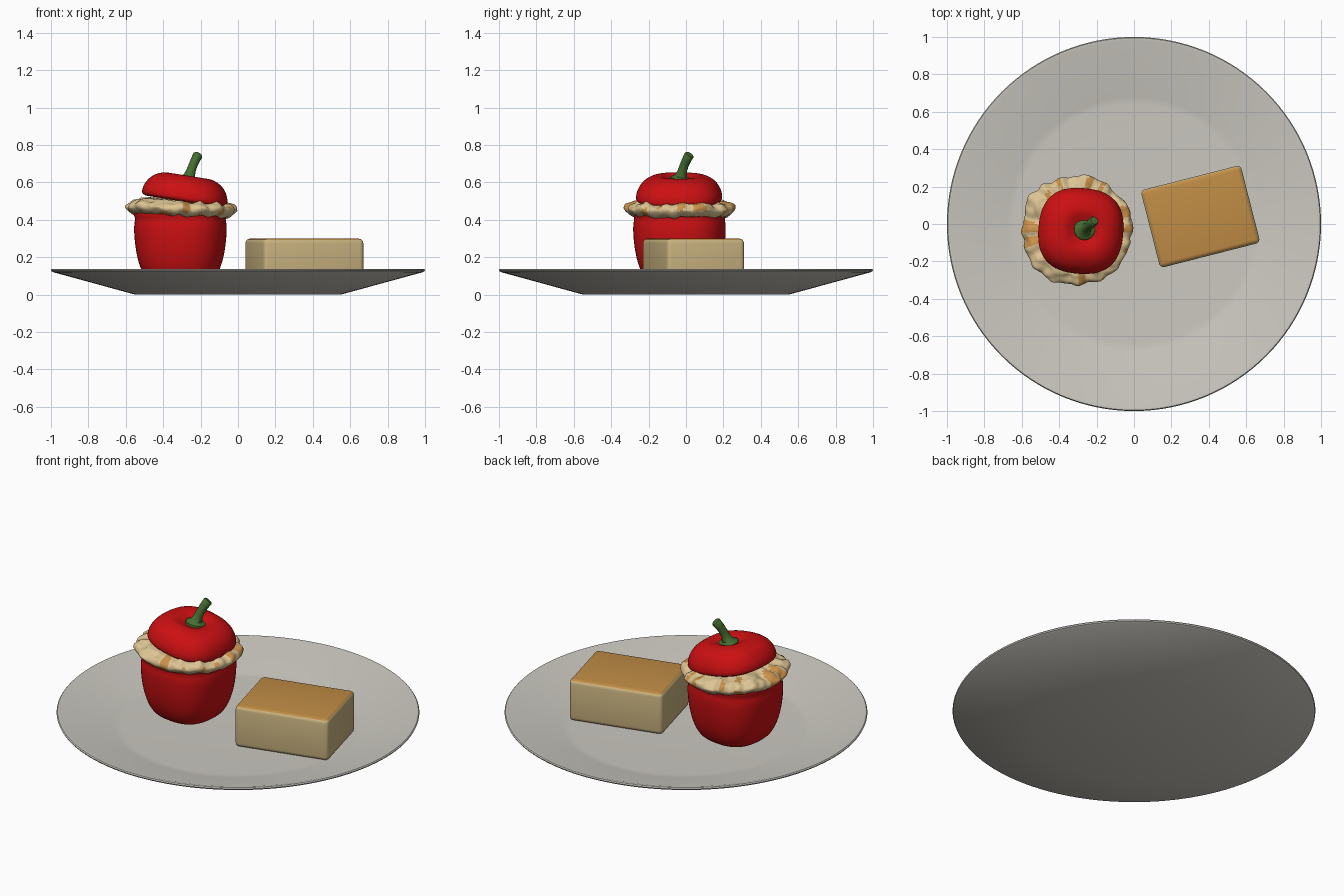
import bpy, bmesh, math
from mathutils import Vector, Matrix, noise

if "Cube" in bpy.data.objects:
    bpy.data.objects.remove(bpy.data.objects["Cube"])


def material(name, rgb):
    m = bpy.data.materials.new(name)
    m.diffuse_color = (*rgb, 1)
    m.use_nodes = True
    m.node_tree.nodes["Principled BSDF"].inputs["Base Color"].default_value = m.diffuse_color
    return m


STONE = material("plate grey", (0.60, 0.58, 0.53))
RED = material("pepper red", (0.60, 0.005, 0.006))
GREEN = material("stem green", (0.06, 0.155, 0.03))
CREAM = material("cheese cream", (0.72, 0.55, 0.29))
ORANGE = material("toasted orange", (0.60, 0.29, 0.07))
CRUMB = material("bread crumb", (0.60, 0.46, 0.22))
CRUST = material("bread crust", (0.53, 0.265, 0.06))


def finish(name, bm, mats, angle=40):
    bmesh.ops.recalc_face_normals(bm, faces=bm.faces)
    me = bpy.data.meshes.new(name)
    bm.to_mesh(me)
    bm.free()
    for m in mats:
        me.materials.append(m)
    ob = bpy.data.objects.new(name, me)
    bpy.context.collection.objects.link(ob)
    bpy.ops.object.select_all(action='DESELECT')
    ob.select_set(True)
    bpy.context.view_layer.objects.active = ob
    bpy.ops.object.shade_smooth_by_angle(angle=math.radians(angle))
    return ob


def lathe(profile, n, warp=lambda r, z, a: (r, z)):
    """Spin (r, z) points around z; r = 0 ends become poles."""
    bm = bmesh.new()
    rings = []
    for r, z in profile:
        if r == 0:
            rings.append([bm.verts.new((0, 0, z))] * n)
            continue
        ring = []
        for i in range(n):
            a = 2 * math.pi * i / n
            rr, zz = warp(r, z, a)
            ring.append(bm.verts.new((rr * math.cos(a), rr * math.sin(a), zz)))
        rings.append(ring)
    for p, q in zip(rings, rings[1:]):
        for i in range(n):
            j = (i + 1) % n
            bm.faces.new(list(dict.fromkeys((p[i], p[j], q[j], q[i]))))
    return bm


def smooth_profile(pts, steps=4):
    """Catmull-Rom subdivision of a profile."""
    out = []
    v = [Vector(p) for p in pts]
    for i in range(len(v) - 1):
        a, b, c, d = v[max(i - 1, 0)], v[i], v[i + 1], v[min(i + 2, len(v) - 1)]
        for k in range(steps):
            t = k / steps
            p = 0.5 * (2 * b + (c - a) * t + (2 * a - 5 * b + 4 * c - d) * t * t
                       + (3 * b - a - 3 * c + d) * t ** 3)
            out.append((max(p.x, 0.0), p.y))
    return out + [tuple(pts[-1])]


# Plate: shallow dish with a thin rounded rim
finish("plate", lathe([(0, 0), (0.55, 0), (0.985, 0.119), (0.997, 0.125), (1, 0.132),
                       (0.995, 0.138), (0.98, 0.138), (0.68, 0.052), (0.64, 0.05), (0, 0.05)],
                      128), [STONE])


# Pepper: four soft lobes
def lobes(r, z, a):
    return r * (1 + 0.035 * math.cos(4 * (a - math.radians(40)))), z


body = lathe(smooth_profile([(0, 0.075), (0.08, 0.065), (0.13, 0.055), (0.185, 0.085),
                             (0.222, 0.15), (0.245, 0.24), (0.255, 0.34), (0.25, 0.40),
                             (0.235, 0.45), (0, 0.45)]), 64, lobes)
bmesh.ops.translate(body, verts=body.verts, vec=(-0.308, -0.035, 0))
finish("pepper_body", body, [RED])

# Pepper lid: dimpled cap, tipped down to the right
lid = lathe([(0, 0.02), (0.19, 0.005)] +
            smooth_profile([(0.215, -0.005), (0.236, 0.01), (0.232, 0.05), (0.205, 0.095),
                            (0.16, 0.125), (0.11, 0.135), (0.065, 0.122), (0.03, 0.108)])
            + [(0, 0.106)], 64, lobes)
tilt = Matrix.Translation((-0.288, -0.037, 0.502)) @ Matrix.Rotation(math.radians(9), 4, 'Y')
bmesh.ops.transform(lid, matrix=tilt, verts=lid.verts)
finish("pepper_lid", lid, [RED])

# Stem: flared foot, bent shaft, blunt end
path = [(-0.265, -0.03, 0.60), (-0.264, -0.029, 0.622), (-0.260, -0.026, 0.634),
        (-0.252, -0.020, 0.66), (-0.241, -0.010, 0.69), (-0.228, 0.003, 0.72),
        (-0.215, 0.016, 0.744), (-0.212, 0.019, 0.749)]
radii = [0.058, 0.056, 0.032, 0.025, 0.0235, 0.0245, 0.0265, 0.022]
stem = bmesh.new()
prev = None
for i, (p, r) in enumerate(zip(path, radii)):
    d = Vector(path[min(i + 1, 7)]) - Vector(path[max(i - 1, 0)])
    q = Vector((0, 0, 1)).rotation_difference(d)
    ring = [stem.verts.new(Vector(p) + q @ Vector((r * math.cos(k * math.pi / 10),
                                                   r * math.sin(k * math.pi / 10), 0)))
            for k in range(20)]
    if prev:
        for k in range(20):
            stem.faces.new((prev[k], prev[k - 1], ring[k - 1], ring[k]))
    else:
        stem.faces.new(ring)
    prev = ring
stem.faces.new(prev)
finish("stem", stem, [GREEN], 50)


# Cheese filling: lumpy overflowing collar with a low dome
def lumpy(r, z, a):
    c = Vector((math.cos(a), math.sin(a), 0))
    edge = min(1, max(0, (r - 0.10) / 0.15))
    big = noise.noise(c * 2.6 + Vector((3, 1, 7)))
    small = noise.noise(c * r * 24 + Vector((5, 2, z * 24)))
    wave = math.sin(15 * a + 2 * big)
    rr = r + edge * (0.016 * big + 0.009 * small + 0.006 * wave)
    zz = z + 0.010 * small + edge * (0.010 * big + 0.005 * wave) - 0.012 * edge * c.x
    return rr, zz


cheese = lathe(smooth_profile([(0, 0.43), (0.21, 0.425), (0.25, 0.422), (0.275, 0.432),
                               (0.296, 0.457), (0.285, 0.48), (0.255, 0.494), (0.215, 0.502),
                               (0.12, 0.517), (0, 0.522)]), 128, lumpy)
# toasted streaks spread around the collar
for f in cheese.faces:
    c = f.calc_center_median()
    a = math.atan2(c.y, c.x)
    r = math.hypot(c.x, c.y)
    n = noise.noise(Vector((math.cos(a) * 5.5, math.sin(a) * 5.5, r * 9 + c.z * 12)))
    f.material_index = 1 if n > 0.22 and r > 0.2 else 0
bmesh.ops.translate(cheese, verts=cheese.verts, vec=(-0.31, -0.032, 0))
finish("cheese_filling", cheese, [CREAM, ORANGE], 60)

# Bread block: rounded box with a browned top
bread = bmesh.new()
bmesh.ops.create_cube(bread, size=1)
bmesh.ops.scale(bread, verts=bread.verts, vec=(0.552, 0.428, 0.25))
bmesh.ops.bevel(bread, geom=bread.edges[:], offset=0.024, segments=4, profile=0.5,
                affect='EDGES')
bread.normal_update()
for f in bread.faces:
    f.material_index = 1 if f.normal.z > 0.75 else 0
place = Matrix.Translation((0.355, 0.04, 0.174)) @ Matrix.Rotation(math.radians(14.3), 4, 'Z')
bmesh.ops.transform(bread, matrix=place, verts=bread.verts)
finish("bread_block", bread, [CRUMB, CRUST])
